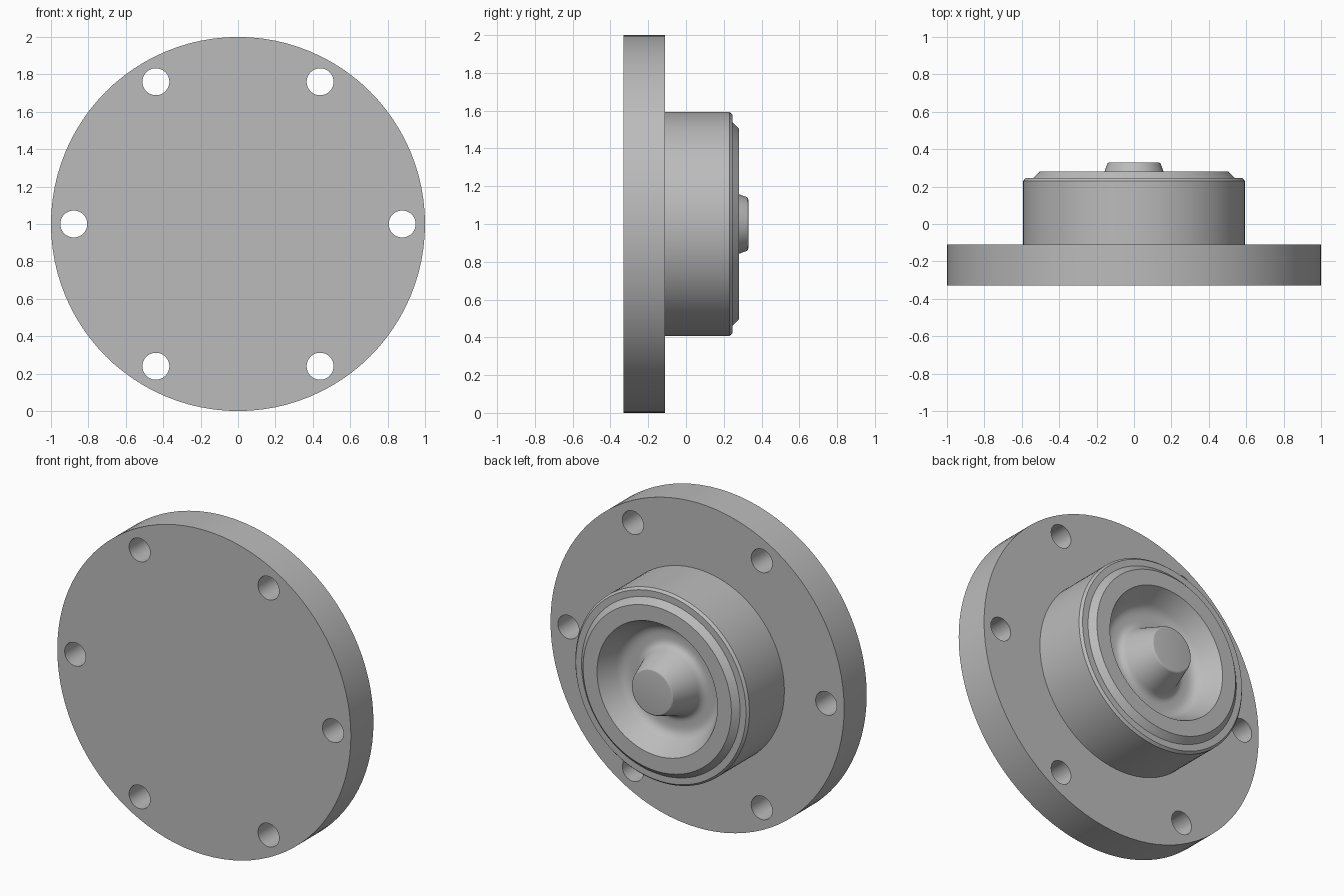
import bpy, bmesh, math
from mathutils import Matrix, Vector

cube = bpy.data.objects.get("Cube")
if cube:
    bpy.data.objects.remove(cube, do_unlink=True)

SEGMENTS = 96
AXIS = Matrix.Translation((0, 0, 1))

steel = bpy.data.materials.new("grey_metal")
steel.use_nodes = True
GREY = (0.5, 0.5, 0.5, 1)
steel.diffuse_color = GREY
steel.node_tree.nodes["Principled BSDF"].inputs["Base Color"].default_value = GREY


def add_object(name, bm):
    bmesh.ops.recalc_face_normals(bm, faces=bm.faces)
    mesh = bpy.data.meshes.new(name)
    bm.to_mesh(mesh)
    bm.free()
    mesh.materials.append(steel)
    obj = bpy.data.objects.new(name, mesh)
    bpy.context.collection.objects.link(obj)
    return obj


def fillet(a, corner, b, size, steps=5):
    """Round a profile corner with a quadratic arc."""
    a, c, b = Vector(a), Vector(corner), Vector(b)
    p = c + (a - c).normalized() * size
    q = c + (b - c).normalized() * size
    return [p * (1 - t) ** 2 + c * 2 * t * (1 - t) + q * t * t
            for t in (i / steps for i in range(steps + 1))]


def lathe(name, profile):
    """Spin a (radius, y) profile about the horizontal y axis."""
    bm = bmesh.new()
    verts = [bm.verts.new((r, y, 0)) for r, y in profile]
    edges = [bm.edges.new(pair) for pair in zip(verts, verts[1:])]
    bmesh.ops.spin(bm, geom=verts + edges, cent=(0, 0, 0), axis=(0, 1, 0),
                   angle=math.tau, steps=SEGMENTS, use_duplicate=False)
    bmesh.ops.remove_doubles(bm, verts=bm.verts, dist=0.0005)
    bm.transform(AXIS)
    return add_object(name, bm)


# Flange, stepped hub, dished recess and central boss in one turned profile
rim, wall_foot = (0.41, 0.28), (0.33, 0.13)
boss_foot, boss_top = (0.21, 0.13), (0.14, 0.33)
profile = [(0, -0.33), (1, -0.33), (1, -0.11), (0.593, -0.11),
           (0.593, 0.23), (0.58, 0.245), (0.54, 0.245), (0.505, 0.28), rim]
profile += fillet(rim, wall_foot, boss_foot, 0.05)
profile += fillet(wall_foot, boss_foot, boss_top, 0.04)
profile += fillet(boss_foot, boss_top, (0, 0.33), 0.012, 3)
profile += [(0, 0.33)]
cover = lathe("flanged_cover", profile)

# Ring of six bolt holes
bm = bmesh.new()
for i in range(6):
    angle = i * math.tau / 6
    place = AXIS @ Matrix.Translation((0.878 * math.cos(angle), -0.22, 0.878 * math.sin(angle)))
    bmesh.ops.create_cone(bm, cap_ends=True, segments=40, radius1=0.072, radius2=0.072,
                          depth=0.5, matrix=place @ Matrix.Rotation(math.pi / 2, 4, 'X'))
cutter = add_object("bolt_hole_cutter", bm)
cutter.hide_render = True
cutter.hide_set(True)

cut = cover.modifiers.new("bolt_holes", 'BOOLEAN')
cut.operation = 'DIFFERENCE'
cut.solver = 'EXACT'
cut.object = cutter

# Apply the cut, then shade smooth with sharp machined edges
bpy.ops.object.select_all(action='DESELECT')
cover.select_set(True)
bpy.context.view_layer.objects.active = cover
bpy.ops.object.modifier_apply(modifier=cut.name)
bpy.data.objects.remove(cutter, do_unlink=True)
bpy.ops.object.shade_smooth_by_angle(angle=math.radians(25))
